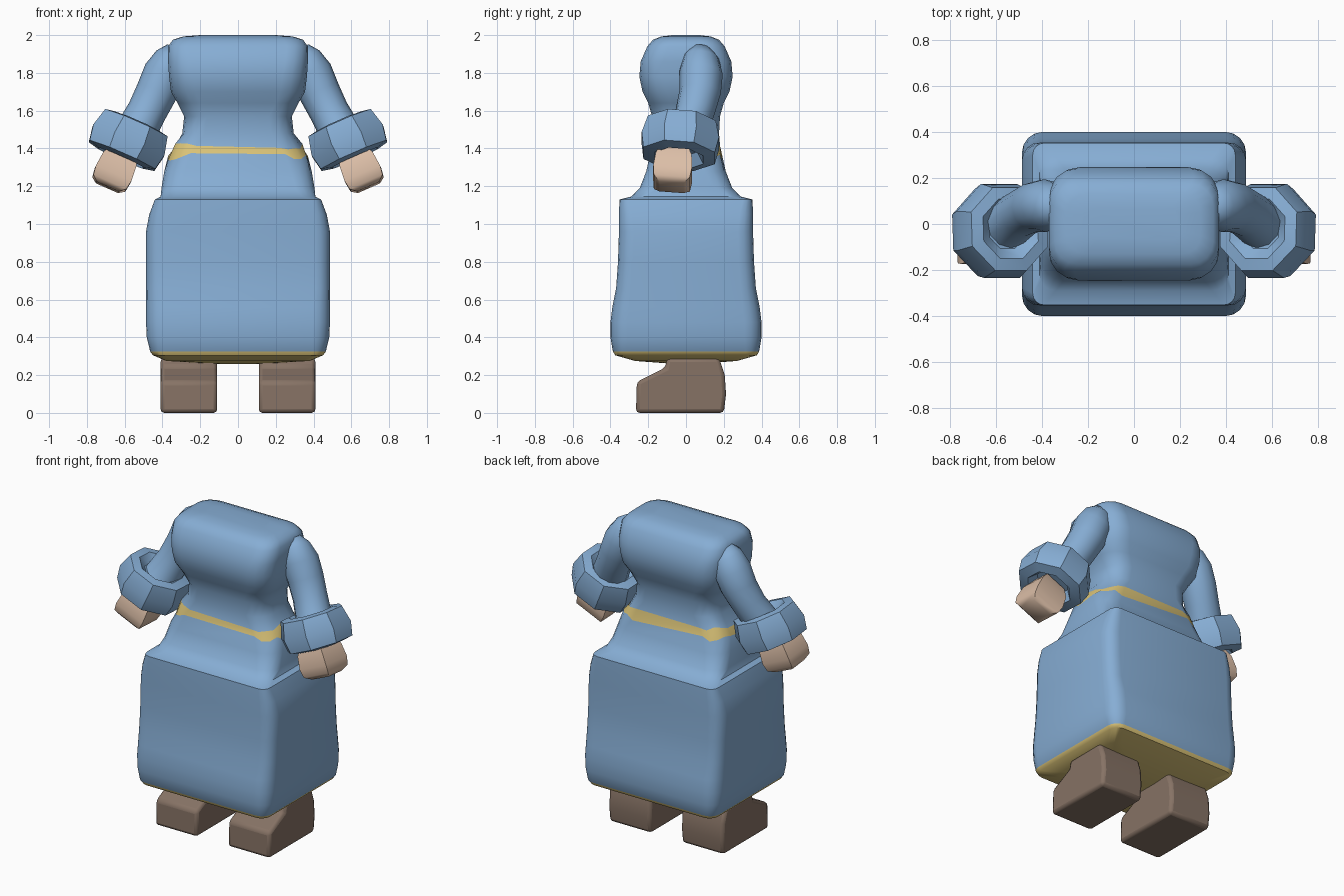
import bpy, bmesh, math, random
from mathutils import Vector

if "Cube" in bpy.data.objects:
    bpy.data.objects.remove(bpy.data.objects["Cube"])
random.seed(4)


def material(name, rgb):
    m = bpy.data.materials.new(name)
    m.use_nodes = True
    m.diffuse_color = (*rgb, 1)
    m.node_tree.nodes["Principled BSDF"].inputs["Base Color"].default_value = (*rgb, 1)
    return m


BLUE = material("blue cloth", (0.24, 0.42, 0.66))
GOLD = material("gold trim", (0.72, 0.56, 0.19))
SKIN = material("skin", (0.72, 0.52, 0.39))
BROWN = material("brown leather", (0.24, 0.17, 0.13))


def finish(name, bm, mats, angle=40):
    bmesh.ops.recalc_face_normals(bm, faces=bm.faces)
    mesh = bpy.data.meshes.new(name)
    bm.to_mesh(mesh)
    bm.free()
    for m in mats:
        mesh.materials.append(m)
    obj = bpy.data.objects.new(name, mesh)
    bpy.context.collection.objects.link(obj)
    bpy.ops.object.select_all(action="DESELECT")
    obj.select_set(True)
    bpy.context.view_layer.objects.active = obj
    bpy.ops.object.shade_smooth_by_angle(angle=math.radians(angle))
    return obj


def loft(rings, band_material=None):
    """Skin closed rings of points together and cap both ends."""
    bm = bmesh.new()
    loops = [[bm.verts.new(p) for p in ring] for ring in rings]
    for k, (a, b) in enumerate(zip(loops, loops[1:])):
        for i in range(len(a)):
            j = (i + 1) % len(a)
            f = bm.faces.new((a[i], a[j], b[j], b[i]))
            f.material_index = band_material(k) if band_material else 0
    for loop, k in ((loops[0], 0), (loops[-1], len(loops) - 2)):
        f = bm.faces.new(loop)
        f.material_index = band_material(k) if band_material else 0
    return bm


def rounded_rect(z, hx, hy, r, jag=0):
    """Rounded rectangle; jag makes the height ragged near the corners."""
    pts = []
    for q, (sx, sy) in enumerate(((1, 1), (-1, 1), (-1, -1), (1, -1))):
        for s in range(5):
            a = math.pi / 2 * (q + s / 4)
            pts.append((sx * (hx - r) + r * math.cos(a),
                        sy * (hy - r) + r * math.sin(a),
                        z + jag * random.uniform(-1, 1)))
    return pts


def circle(center, axis, r, n, turn=0.0):
    axis = Vector(axis).normalized()
    u = axis.cross(Vector((0, 1, 0))).normalized()
    v = axis.cross(u)
    return [Vector(center) + r * (math.cos(a) * u + math.sin(a) * v)
            for a in (math.tau * (i + turn) / n for i in range(n))]


# Robe: height, half width, half depth, corner radius, raggedness
sections = [
    (0.26, 0.12, 0.07, 0.05, 0), (0.275, 0.38, 0.27, 0.06, 0),
    (0.305, 0.45, 0.375, 0.06, 0), (0.325, 0.465, 0.387, 0.07, 0),
    (0.40, 0.483, 0.40, 0.09, 0), (0.48, 0.487, 0.40, 0.09, 0),
    (0.56, 0.487, 0.39, 0.09, 0), (0.66, 0.487, 0.37, 0.08, 0),
    (0.80, 0.487, 0.36, 0.08, 0), (0.96, 0.487, 0.355, 0.08, 0),
    (1.05, 0.470, 0.355, 0.07, 0), (1.13, 0.44, 0.352, 0.05, 0),
    (1.145, 0.41, 0.29, 0.07, 0), (1.19, 0.405, 0.245, 0.10, 0),
    (1.28, 0.39, 0.21, 0.11, 0), (1.35, 0.37, 0.19, 0.12, 0.025),
    (1.41, 0.34, 0.18, 0.12, 0.018), (1.48, 0.295, 0.175, 0.12, 0),
    (1.57, 0.285, 0.18, 0.12, 0), (1.64, 0.32, 0.20, 0.12, 0),
    (1.70, 0.355, 0.23, 0.13, 0), (1.78, 0.365, 0.247, 0.13, 0),
    (1.86, 0.37, 0.24, 0.12, 0), (1.94, 0.37, 0.205, 0.11, 0),
    (1.975, 0.345, 0.175, 0.10, 0), (1.993, 0.29, 0.13, 0.08, 0),
    (2.0, 0.20, 0.07, 0.04, 0)]
finish("robe", loft([rounded_rect(*s) for s in sections],
                    lambda k: 1 if k < 3 or k == 15 else 0), (BLUE, GOLD))

for side, sx in (("left", 1), ("right", -1)):
    def mirrored(rings):
        return [[(sx * p[0], p[1], p[2]) for p in ring] for ring in rings]

    # Sleeve: centre and radius along the arm
    axis = Vector((0.40, -0.08, -0.91)).normalized()
    path = [((0.33, 0.08, 1.93), 0.05), ((0.345, 0.08, 1.88), 0.095),
            ((0.385, 0.08, 1.80), 0.115), ((0.43, 0.075, 1.70), 0.11),
            ((0.48, 0.05, 1.60), 0.105), ((0.535, 0.01, 1.50), 0.11),
            ((0.57, -0.03, 1.43), 0.12)]
    finish(side + "_sleeve", loft(mirrored(
        [circle(c, axis, r, 12) for c, r in path])), (BLUE,), 60)

    # Thick eight-sided cuff, hollow at the wrist
    middle = Vector((0.58, -0.03, 1.44))
    profile = [(-0.07, 0.09), (-0.11, 0.14), (-0.10, 0.195), (0, 0.222),
               (0.085, 0.205), (0.10, 0.14), (0.04, 0.10)]
    finish(side + "_cuff", loft(mirrored(
        [circle(middle + axis * t, axis, r, 8, 0.5) for t, r in profile])),
        (BLUE,), 35)

    # Blocky fist
    wrist = middle + Vector((0.025, -0.03, -0.05))
    fist = [(0, 0.10), (0.06, 0.135), (0.14, 0.145), (0.19, 0.135), (0.215, 0.09)]
    finish(side + "_hand", loft(mirrored(
        [circle(wrist + axis * t, axis, r, 4, 0.5) for t, r in fist])),
        (SKIN,), 50)

    # Boot: side outline swept across its width
    outline = [(-0.265, 0), (0.20, 0), (0.212, 0.10), (0.205, 0.20),
               (0.175, 0.29), (-0.10, 0.29), (-0.11, 0.24), (-0.26, 0.165)]
    boot = finish(side + "_boot", loft(
        [[(sx * x, y, z) for y, z in outline] for x in (0.11, 0.41)]), (BROWN,))
    bevel = boot.modifiers.new("soft edges", "BEVEL")
    bevel.width = 0.02
    bevel.segments = 2
